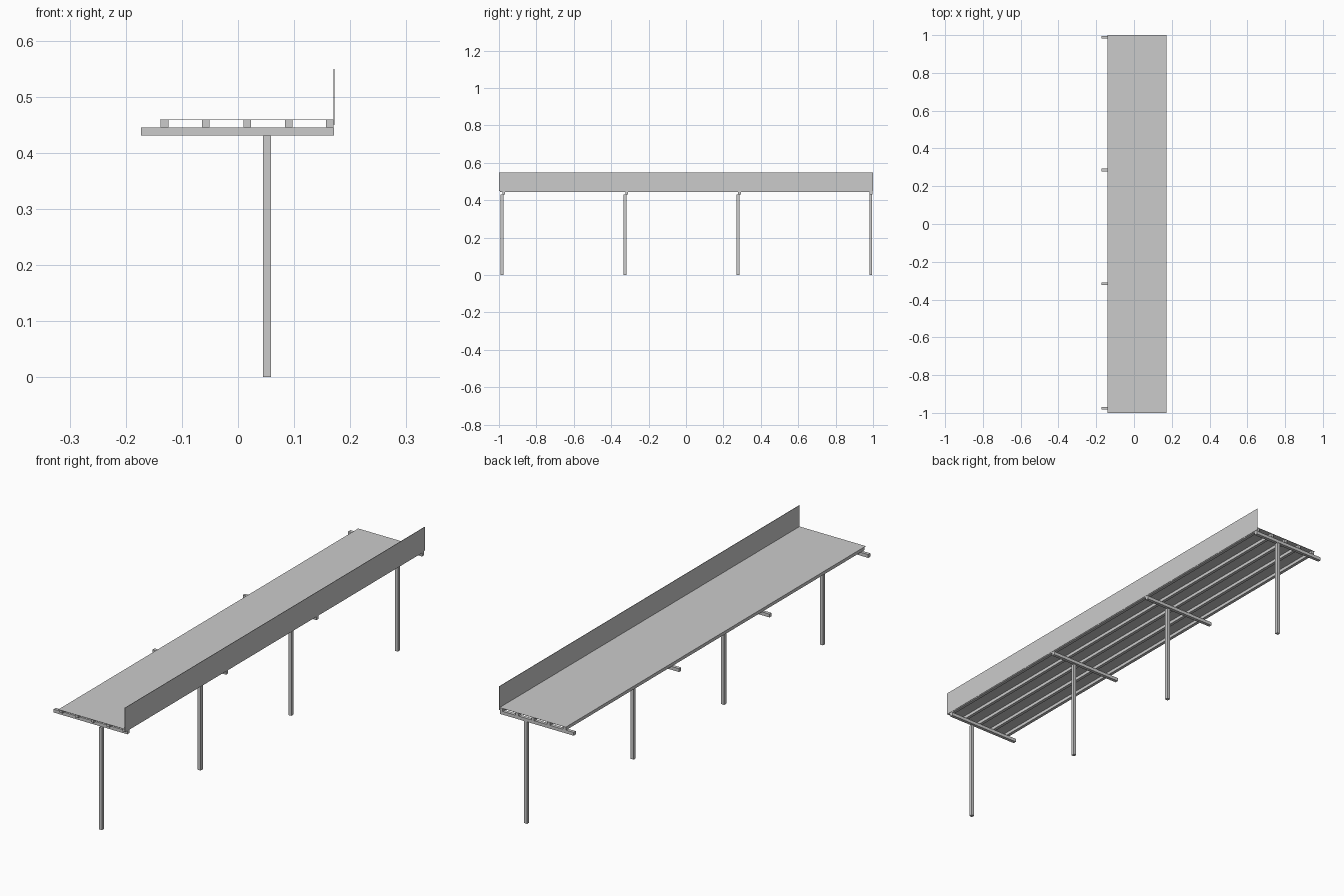
import bpy

if "Cube" in bpy.data.objects:
    bpy.data.objects.remove(bpy.data.objects["Cube"])


def box(name, x0, x1, y0, y1, z0, z1):
    """Axis-aligned box given by its limits."""
    bpy.ops.mesh.primitive_cube_add(
        size=1, location=((x0 + x1) / 2, (y0 + y1) / 2, (z0 + z1) / 2))
    ob = bpy.context.object
    ob.name = name
    ob.scale = (x1 - x0, y1 - y0, z1 - z0)
    bpy.ops.object.transform_apply(location=False, rotation=False, scale=True)
    return ob


T = 0.014          # bar thickness
BEAM_Z = 0.431     # underside of the cross beams
RAIL_Z = 0.445     # underside of the long rails
ROOF_Z = 0.459     # roof sheet level

# Posts, each carrying a cross beam
post_y = [-0.984, -0.326, 0.278, 0.988]
beam_y = [-0.975, -0.317, 0.286, 0.989]
for i, (py, by) in enumerate(zip(post_y, beam_y), 1):
    box(f"post_{i}", 0.045, 0.059, py - T / 2, py + T / 2, 0, BEAM_Z)
    box(f"cross_beam_{i}", -0.173, 0.171, by - T / 2, by + T / 2, BEAM_Z, RAIL_Z)

# Long rails under the roof
for i in range(5):
    x = -0.131 + i * 0.0737
    box(f"roof_rail_{i + 1}", x - 0.0067, x + 0.0067, -0.995, 0.998, RAIL_Z, ROOF_Z)

# Thin roof sheet
box("roof_sheet", -0.139, 0.171, -1, 1, ROOF_Z - 0.0005, ROOF_Z + 0.0005)

# Upright fascia panel along the right edge
box("fascia_panel", 0.170, 0.172, -1, 1, 0.449, 0.549)
